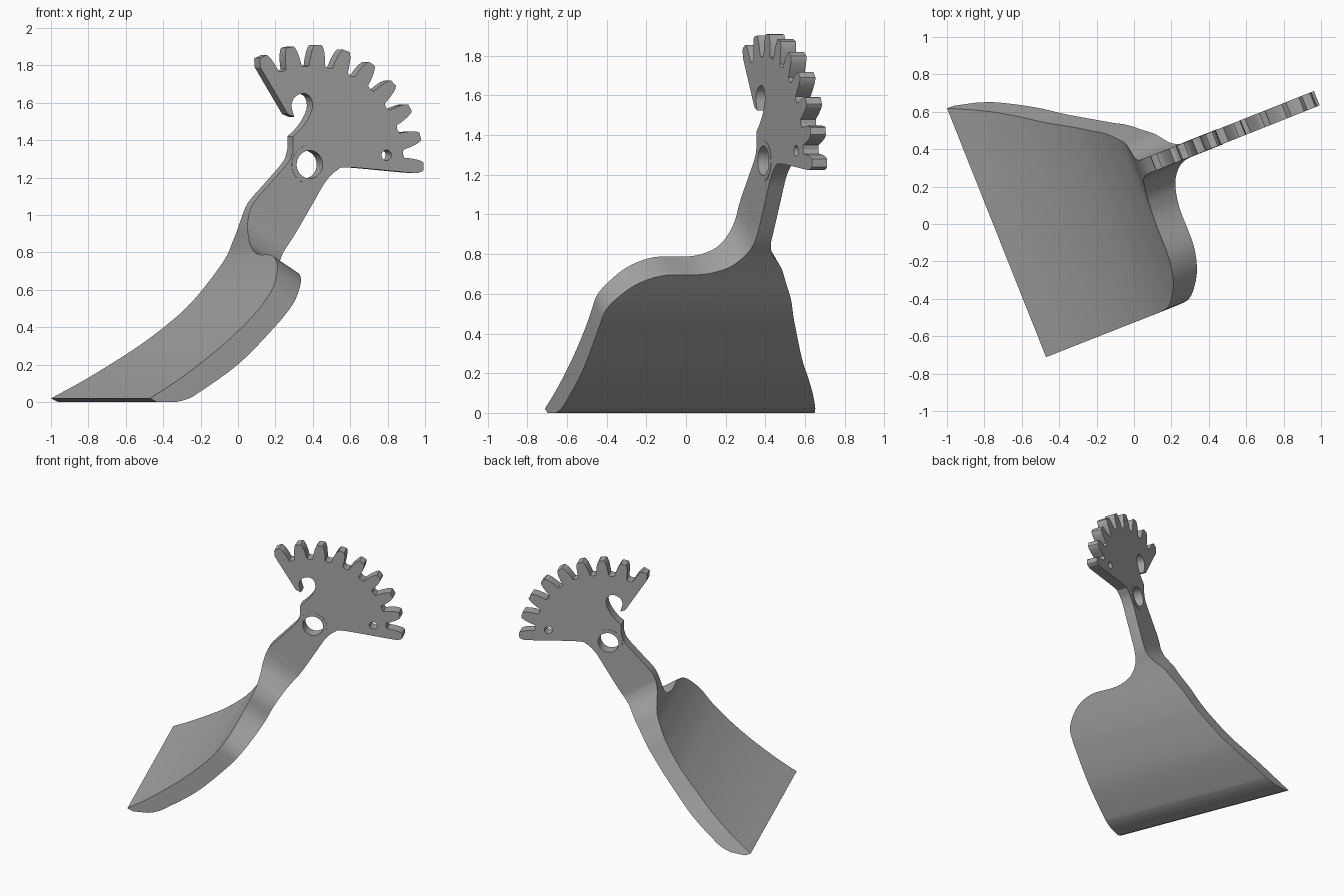
import bpy, bmesh
from math import radians, sin, cos
from mathutils import Matrix, Vector

old = bpy.data.objects.get("Cube")
if old:
    bpy.data.objects.remove(old, do_unlink=True)

TURN = radians(21.7)      # heading of the lever in plan
LEAN = radians(58)        # slope of the plane the outline is cut in
FACE, BACK = 0.222, 0.305 # the two sides of the gear plate
GEAR = Vector((0.512, 1.265))

metal = bpy.data.materials.new("plain grey")
metal.use_nodes = True
grey = (0.38, 0.38, 0.38, 1)
metal.diffuse_color = grey
metal.node_tree.nodes["Principled BSDF"].inputs["Base Color"].default_value = grey


def curve(points, steps=6):
    """Smooth run of points through the given ones."""
    p = [Vector(q) for q in points]
    p = [2 * p[0] - p[1]] + p + [2 * p[-1] - p[-2]]
    run = []
    for a, b, c, d in zip(p, p[1:], p[2:], p[3:]):
        for i in range(steps):
            t = i / steps
            run.append(0.5 * (2 * b + (c - a) * t + (2 * a - 5 * b + 4 * c - d) * t * t
                              + (3 * b - a - 3 * c + d) * t ** 3))
    return run + [p[-2]]


def prism(name, points, place, start, end):
    """Closed outline swept between two depths."""
    bm = bmesh.new()
    lower = [bm.verts.new(place(q, start)) for q in points]
    upper = [bm.verts.new(place(q, end)) for q in points]
    bm.faces.new(lower)
    bm.faces.new(upper[::-1])
    for i in range(len(points)):
        j = (i + 1) % len(points)
        bm.faces.new((lower[j], lower[i], upper[i], upper[j]))
    bmesh.ops.recalc_face_normals(bm, faces=bm.faces)
    mesh = bpy.data.meshes.new(name)
    bm.to_mesh(mesh)
    bm.free()
    ob = bpy.data.objects.new(name, mesh)
    bpy.context.collection.objects.link(ob)
    return ob


def side(q, depth):
    return (q[0], depth, q[1])


def leaning(q, depth):
    w, v = q
    return (w * cos(LEAN) + depth * sin(LEAN), v, w * sin(LEAN) - depth * cos(LEAN))


def circle(centre, radius, count=48):
    return [(centre[0] + radius * cos(radians(360 * i / count)),
             centre[1] + radius * sin(radians(360 * i / count))) for i in range(count)]


def carve(ob, tool, operation):
    mod = ob.modifiers.new(tool.name, "BOOLEAN")
    mod.operation, mod.object, mod.solver = operation, tool, "EXACT"
    graph = bpy.context.evaluated_depsgraph_get()
    mesh = bpy.data.meshes.new_from_object(ob.evaluated_get(graph))
    ob.modifiers.clear()
    ob.data = mesh
    bpy.data.objects.remove(tool, do_unlink=True)


def finish(ob):
    ob.data.transform(Matrix.Rotation(TURN, 4, "Z"))
    ob.data.materials.clear()
    ob.data.materials.append(metal)
    bpy.ops.object.select_all(action="DESELECT")
    ob.select_set(True)
    bpy.context.view_layer.objects.active = ob
    bpy.ops.object.shade_smooth_by_angle(angle=radians(28))


# Gear teeth, clockwise from the hook side
tooth = [(-4.9, 0.535), (-4.3, 0.57), (-3.4, 0.61), (-2.4, 0.637), (-1.7, 0.645)]
tooth += [(-a, r) for a, r in tooth[::-1]]
teeth = []
for i in range(9):
    mid = 115.5 - 14.5 * i
    shape = tooth[2:] if i == 0 else tooth[:-2] if i == 8 else tooth
    for turn, r in shape:
        a = radians(mid - turn)
        teeth.append(GEAR + r * Vector((cos(a), sin(a))))
    if i < 8:
        a = radians(mid - 7.25)
        teeth.append(GEAR + 0.529 * Vector((cos(a), sin(a))))

# Side profile: blade and arm front, hook, teeth, then down the back
front = curve([(-.70, .02), (-.52, .13), (-.30, .29), (-.11, .46), (-.01, .58), (.055, .68),
               (.108, .785), (.125, .87), (.138, .96), (.175, 1.06), (.28, 1.175),
               (.38, 1.285), (.405, 1.35)])
hook = curve([(.405, 1.42), (.45, 1.46), (.495, 1.52), (.517, 1.58), (.505, 1.63),
              (.465, 1.65), (.415, 1.63), (.397, 1.585), (.412, 1.525)])
rear = curve([(1.06, 1.228), (.73, 1.255), (.66, 1.24), (.594, 1.18), (.518, 1.06),
              (.411, .89), (.33, .79), (.26, .70), (.20, .62), (.13, .53), (.02, .405),
              (-.19, .205), (-.42, .05), (-.49, .015), (-.55, 0)])
profile = front + hook + [(.375, 1.54), (.217, 1.79)] + teeth + rear + [(-.66, 0)]
lever = prism("scoop_lever", profile, side, -0.8, 1.3)

# Outline of the scoop and arm, cut square to the leaning plane
shoulder = curve([(.40, -.49), (.50, -.483), (.58, -.44), (.67, -.35), (.722, -.22),
                  (.726, -.04), (.742, .05), (.78, .13), (.85, .19), (.92, .215),
                  (1.0, FACE)])
flank = curve([(.98, BACK), (.92, .309), (.86, .333), (.81, .372), (.76, .41), (.68, .45),
               (.57, .505), (.45, .55), (.30, .615), (.15, .685), (0, .77), (-.15, .85),
               (-.354, .945), (-.5, 1.01)])
outline = [(-.5, -.487)] + shoulder + [(3, FACE), (3, BACK)] + flank
carve(lever, prism("outline_cutter", outline, leaning, -3, 3), "INTERSECT")

# Pivot and pin holes
PIVOT = (0.50, 1.27)
for name, centre, radius in (("pivot_cutter", PIVOT, 0.075), ("pin_cutter", (.943, 1.32), 0.028)):
    carve(lever, prism(name, circle(centre, radius), side, 0, 0.6), "DIFFERENCE")
finish(lever)

# Thin bearing ring around the pivot hole
ring = prism("pivot_ring", circle(PIVOT, 0.103), side, FACE - 0.002, BACK + 0.002)
carve(ring, prism("ring_cutter", circle(PIVOT, 0.075), side, 0, 0.6), "DIFFERENCE")
finish(ring)
